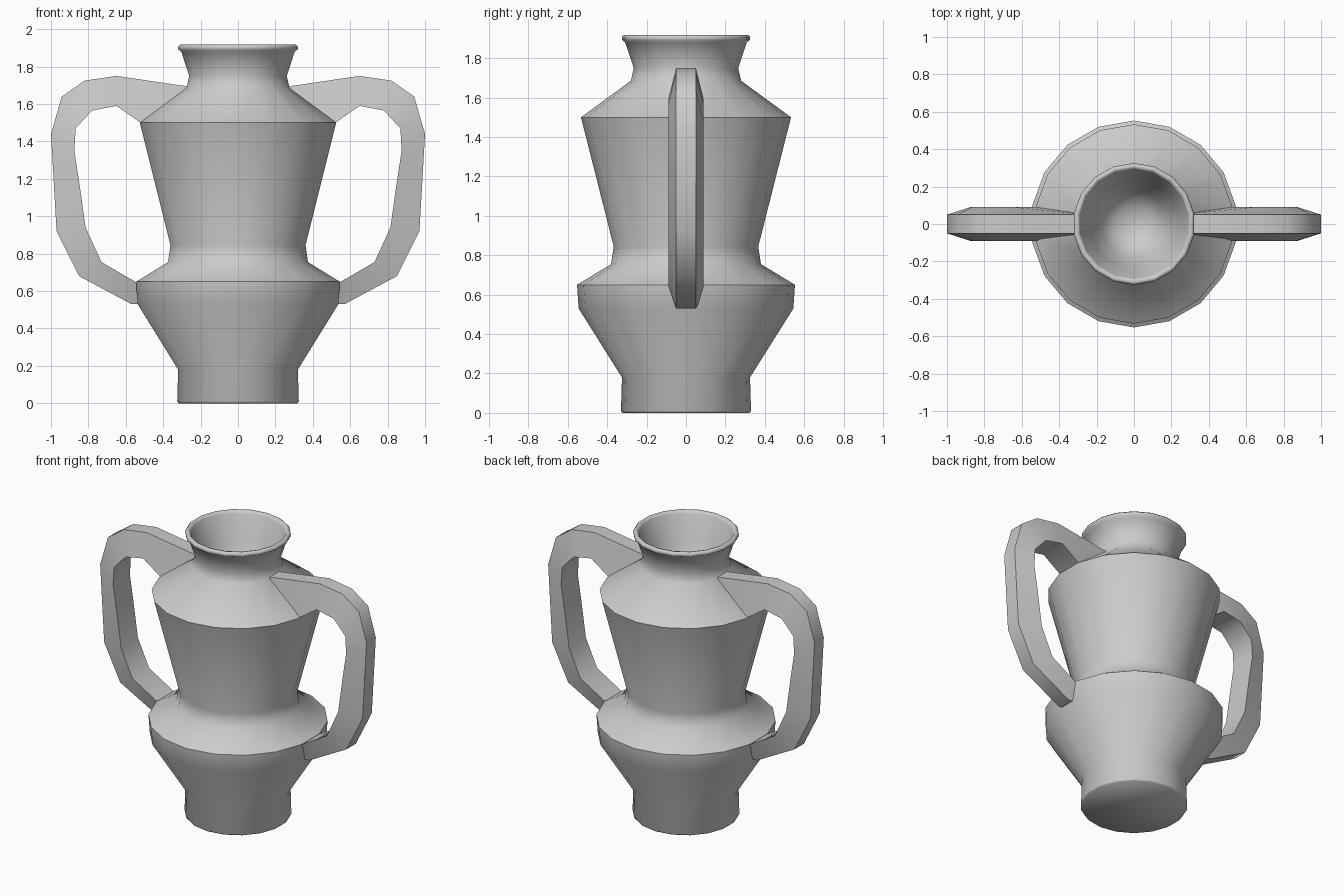
import bpy
import bmesh
from math import sin, cos, pi, radians
from mathutils import Vector

cube = bpy.data.objects.get("Cube")
if cube:
    bpy.data.objects.remove(cube, do_unlink=True)

clay = bpy.data.materials.new("grey_clay")
clay.use_nodes = True
clay.diffuse_color = (0.6, 0.6, 0.6, 1)
clay.node_tree.nodes["Principled BSDF"].inputs["Base Color"].default_value = (0.6, 0.6, 0.6, 1)


def finish(name, bm, angle):
    """Turn a bmesh into a shaded object with the clay material."""
    bmesh.ops.recalc_face_normals(bm, faces=bm.faces)
    mesh = bpy.data.meshes.new(name)
    bm.to_mesh(mesh)
    bm.free()
    mesh.materials.append(clay)
    ob = bpy.data.objects.new(name, mesh)
    bpy.context.collection.objects.link(ob)
    bpy.ops.object.select_all(action="DESELECT")
    ob.select_set(True)
    bpy.context.view_layer.objects.active = ob
    bpy.ops.object.shade_smooth_by_angle(angle=radians(angle))
    return ob


def bridge(bm, rings):
    """Skin consecutive closed rings and cap both ends."""
    n = len(rings[0])
    for a, b in zip(rings, rings[1:]):
        for i in range(n):
            j = (i + 1) % n
            bm.faces.new((a[i], a[j], b[j], b[i]))
    bm.faces.new(rings[0])
    bm.faces.new(rings[-1])


# Vase body: (radius, height) from the foot, over the rim and down inside
SIDES = 18
profile = [
    (0.323, 0), (0.33, 0.01), (0.325, 0.18), (0.545, 0.53), (0.553, 0.65),
    (0.38, 0.755), (0.367, 0.845), (0.533, 1.5), (0.28, 1.685), (0.265, 1.75),
    (0.308, 1.88), (0.325, 1.892), (0.326, 1.907), (0.315, 1.918),
    (0.3, 1.915), (0.292, 1.9), (0.24, 1.75), (0.18, 1.6), (0.1, 1.5),
]
bm = bmesh.new()
rings = []
for r, z in profile:
    angles = [pi / 2 + 2 * pi * i / SIDES for i in range(SIDES)]
    rings.append([bm.verts.new((r * cos(a), r * sin(a), z)) for a in angles])
bridge(bm, rings)
finish("vase_body", bm, 58)

# Handles: (outer x, outer z, inner x, inner z) stations, wider on the inside
stations = [
    (0.24, 1.69, 0.42, 1.43), (0.65, 1.75, 0.65, 1.59),
    (0.82, 1.725, 0.78, 1.565), (0.942, 1.64, 0.868, 1.47),
    (1.0, 1.44, 0.875, 1.35), (0.985, 1.18, 0.85, 1.19),
    (0.97, 0.92, 0.815, 0.94), (0.85, 0.68, 0.73, 0.755),
    (0.57, 0.53, 0.55, 0.65), (0.48, 0.53, 0.45, 0.6),
]
OUTER, INNER = 0.05, 0.09
for name, side in (("left_handle", 1), ("right_handle", -1)):
    bm = bmesh.new()
    rings = []
    for ox, oz, ix, iz in stations:
        corners = [(ox, -OUTER, oz), (ox, OUTER, oz), (ix, INNER, iz), (ix, -INNER, iz)]
        rings.append([bm.verts.new(Vector((side * x, y, z))) for x, y, z in corners])
    bridge(bm, rings)
    finish(name, bm, 50)
